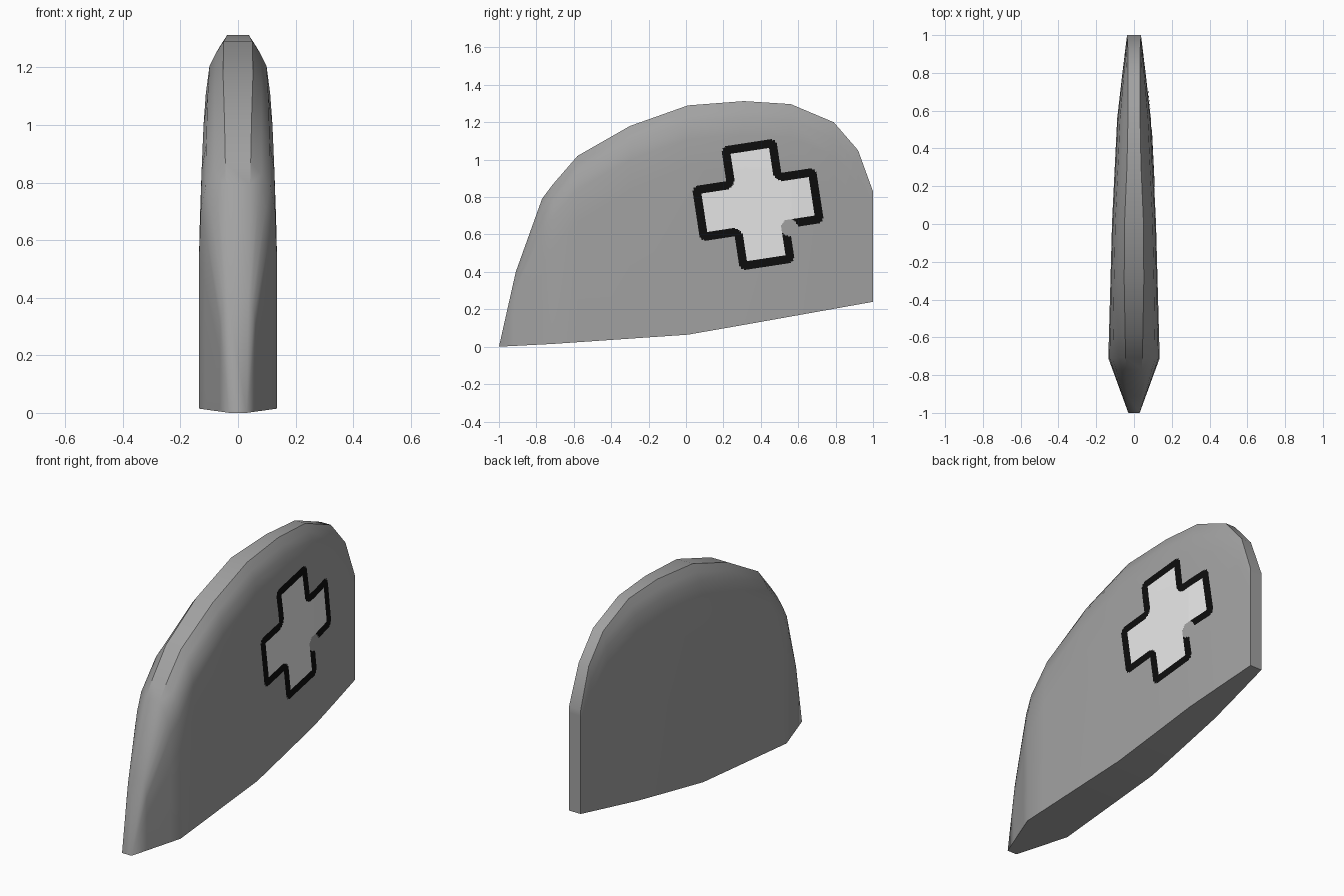
import bpy, bmesh, math
from mathutils import Vector
from mathutils.bvhtree import BVHTree

if "Cube" in bpy.data.objects:
    bpy.data.objects.remove(bpy.data.objects["Cube"], do_unlink=True)


def material(name, value):
    mat = bpy.data.materials.new(name)
    mat.use_nodes = True
    colour = (value, value, value, 1)
    mat.diffuse_color = colour
    bsdf = mat.node_tree.nodes["Principled BSDF"]
    bsdf.inputs["Base Color"].default_value = colour
    bsdf.inputs["Roughness"].default_value = 0.7
    return mat


def interp(keys, y):
    for (a, va), (b, vb) in zip(keys, keys[1:]):
        if y <= b:
            return va + (vb - va) * (y - a) / (b - a)
    return keys[-1][1]


def make_object(name, bm, mats):
    mesh = bpy.data.meshes.new(name)
    bm.to_mesh(mesh)
    for mat in mats:
        mesh.materials.append(mat)
    obj = bpy.data.objects.new(name, mesh)
    bpy.context.collection.objects.link(obj)
    return obj


grey = material("grey shell", 0.36)
white = material("white emblem", 0.9)
black = material("black outline", 0.004)

# Shell profile: y, height of the rim, half width of the rim
RIM = [(-1, 0, .03), (-.91, .40, .036), (-.77, .79, .042), (-.71, .87, .044),
       (-.58, 1.02, .047), (-.30, 1.18, .052), (.01, 1.29, .05), (.31, 1.313, .037),
       (.56, 1.297, .032), (.79, 1.20, .032), (.92, 1.05, .032), (1, .83, .037)]
BOTTOM = [(-1, 0), (-.71, .015), (.02, .065), (1, .24)]
WIDTH = [(-1, .03), (-.71, .136), (.02, .116), (.58, .088), (1, .037)]
# Depth below the rim, and share of the full width reached there
BULGE = [(0, 0), (.04, .4), (.085, .74), (.18, .93), (.35, 1)]

bm = bmesh.new()
sides = {}
for sign in (1, -1):
    columns = []
    for y, top, rim in RIM:
        low, full = interp(BOTTOM, y), interp(WIDTH, y)
        scale = min(1, (top - low) / 0.7)
        levels = [(top - d * scale, rim + (full - rim) * s) for d, s in BULGE]
        levels.append((low, full))
        columns.append([bm.verts.new((sign * w, y, z)) for z, w in levels])
    sides[sign] = columns
    for a, b in zip(columns, columns[1:]):
        for k in range(len(BULGE)):
            bm.faces.new((a[k], a[k + 1], b[k + 1], b[k]))

# Rim and underside join the two sides, then the back edge closes them
left, right = sides[1], sides[-1]
for i in range(len(RIM) - 1):
    for k in (0, -1):
        bm.faces.new((left[i][k], left[i + 1][k], right[i + 1][k], right[i][k]))
for k in range(len(BULGE)):
    bm.faces.new((left[-1][k], left[-1][k + 1], right[-1][k + 1], right[-1][k]))
bmesh.ops.remove_doubles(bm, verts=bm.verts, dist=0.0005)
bmesh.ops.recalc_face_normals(bm, faces=bm.faces)
shell = make_object("shell", bm, [grey])
surface = BVHTree.FromBMesh(bm)
bm.free()
bpy.ops.object.select_all(action='DESELECT')
shell.select_set(True)
bpy.context.view_layer.objects.active = shell
bpy.ops.object.shade_smooth_by_angle(angle=math.radians(30))

# Cross emblem: fine tilted grid draped over the left side
REACH, HALF, STROKE, ROUND, CELLS = 0.335, 0.148, 0.041, 0.035, 90
TILT = math.radians(8.7)
CENTRE = (0.385, 0.76)


def emblem_colour(u, v):
    """0 for the white fill, 1 for the outline, None outside the cross."""
    a, b = max(abs(u), abs(v)), min(abs(u), abs(v))
    if b > HALF or math.hypot(u - HALF, v + HALF) < 0.045:
        return None
    if a < HALF:
        return int(math.hypot(HALF - a, HALF - b) < STROKE)
    end, side = REACH - a, HALF - b
    if max(end, side) < ROUND and math.hypot(ROUND - end, ROUND - side) > ROUND:
        return None
    return int(min(end, side) < STROKE)


def drape(u, v):
    y = CENTRE[0] + u * math.cos(TILT) - v * math.sin(TILT)
    z = CENTRE[1] + u * math.sin(TILT) + v * math.cos(TILT)
    hit = surface.ray_cast(Vector((1, y, z)), Vector((-1, 0, 0)))[0]
    return (hit.x + 0.003, y, z)


bm = bmesh.new()
step = 2 * REACH / CELLS
points = {}


def corner(i, j):
    if (i, j) not in points:
        points[i, j] = bm.verts.new(drape(i * step - REACH, j * step - REACH))
    return points[i, j]


for i in range(CELLS):
    for j in range(CELLS):
        colour = emblem_colour((i + 0.5) * step - REACH, (j + 0.5) * step - REACH)
        if colour is not None:
            face = bm.faces.new([corner(i, j), corner(i + 1, j),
                                 corner(i + 1, j + 1), corner(i, j + 1)])
            face.material_index = colour
            face.smooth = True
make_object("left_cross_emblem", bm, [white, black])
bm.free()
